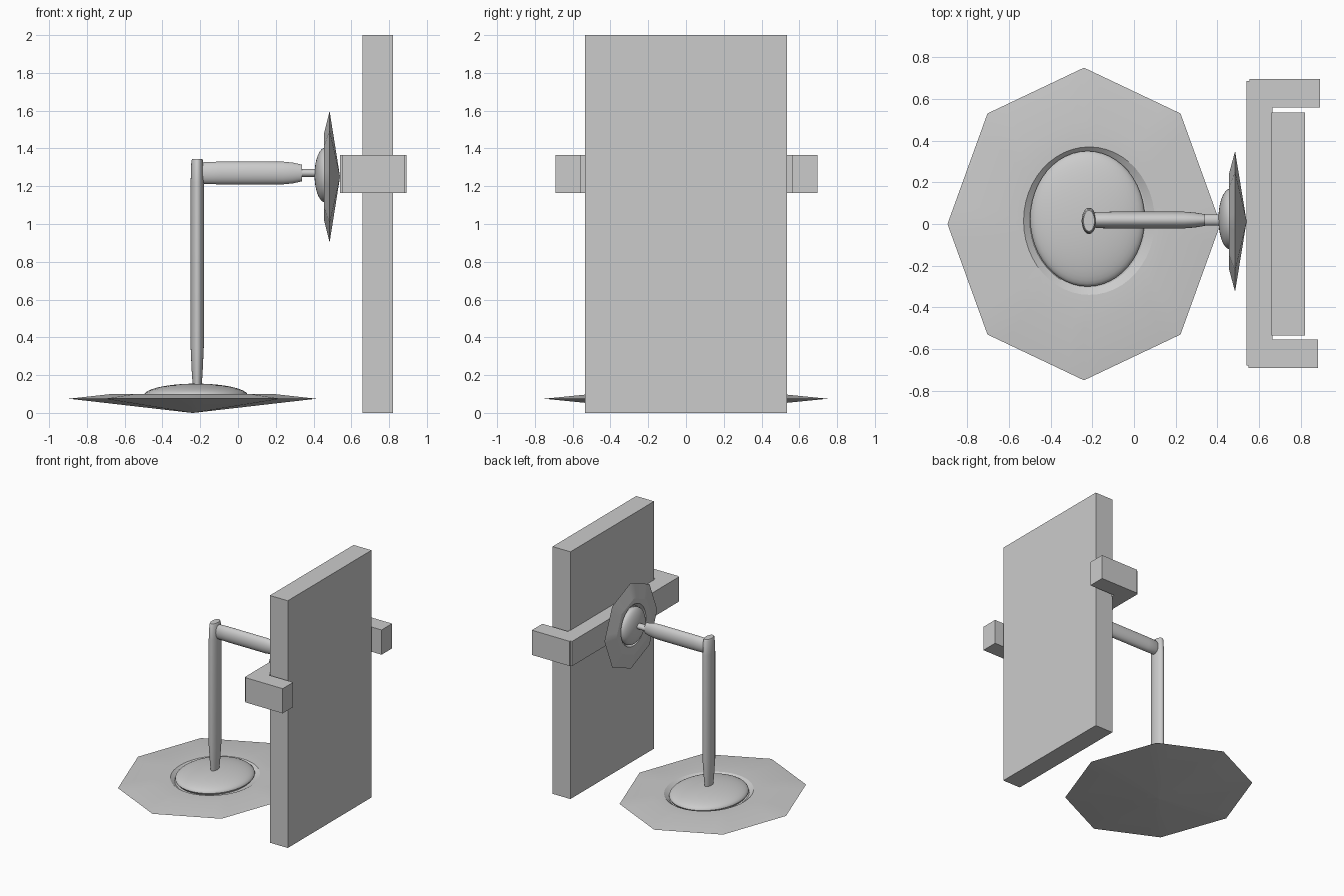
import bpy, bmesh, math
from mathutils import Matrix

cube = bpy.data.objects.get("Cube")
if cube:
    bpy.data.objects.remove(cube, do_unlink=True)

grey = bpy.data.materials.new("plain grey")
grey.use_nodes = True
COLOUR = (0.6, 0.6, 0.6, 1)
grey.diffuse_color = COLOUR
grey.node_tree.nodes["Principled BSDF"].inputs["Base Color"].default_value = COLOUR

N = 48


def finish(name, bm, smooth=None):
    bmesh.ops.recalc_face_normals(bm, faces=bm.faces)
    mesh = bpy.data.meshes.new(name)
    bm.to_mesh(mesh)
    bm.free()
    mesh.materials.append(grey)
    obj = bpy.data.objects.new(name, mesh)
    bpy.context.collection.objects.link(obj)
    if smooth:
        bpy.ops.object.select_all(action='DESELECT')
        obj.select_set(True)
        bpy.context.view_layer.objects.active = obj
        bpy.ops.object.shade_smooth_by_angle(angle=math.radians(smooth))
    return obj


def box(name, x0, x1, y0, y1, z0, z1):
    bm = bmesh.new()
    place = (Matrix.Translation(((x0 + x1) / 2, (y0 + y1) / 2, (z0 + z1) / 2))
             @ Matrix.Diagonal((x1 - x0, y1 - y0, z1 - z0, 1)))
    bmesh.ops.create_cube(bm, size=1, matrix=place)
    return finish(name, bm)


def loft(name, sections, place, smooth):
    """Skin sections of (radius x, radius y, height, centre x, centre y, octagonal)."""
    bm = bmesh.new()
    rings = []
    for rx, ry, z, cx, cy, octagonal in sections:
        ring = []
        for i in range(N):
            a = math.tau * i / N
            r = 1
            if octagonal:
                r = math.cos(math.pi / 8) / math.cos(a % (math.pi / 4) - math.pi / 8)
            ring.append(bm.verts.new((cx + rx * r * math.cos(a), cy + ry * r * math.sin(a), z)))
        rings.append(ring)
    for low, high in zip(rings, rings[1:]):
        for i in range(N):
            j = (i + 1) % N
            bm.faces.new((low[i], low[j], high[j], high[i]))
    bm.faces.new(rings[0])
    bm.faces.new(rings[-1])
    bm.transform(place)
    return finish(name, bm, smooth)


def foot(name, rim, top, crown, place):
    """Octagonal plate with a round recess and a dome seated in it."""
    plate = [(0.003, 0.003, 0, 0, 0, True),
             (0.655, 0.75, rim, 0, 0, True),
             (0.43, 0.5, top, 0, 0, True),
             (0.315, 0.355, top - 0.002, 0.025, 0.015, False),
             (0.28, 0.325, rim, 0.02, 0.02, False)]
    loft(name + "_plate", plate, place, 12)
    seat = top - 0.008
    dome = [(0.262, 0.31, rim - 0.002, 0.017, 0.025, False)]
    for i in range(12):
        a = math.pi / 2 * i / 11.2
        dome.append((0.275 * math.cos(a), 0.325 * math.cos(a),
                     seat + (crown - seat) * math.sin(a), 0.017, 0.025, False))
    loft(name + "_dome", dome, place, 40)


def rod(name, profile, place):
    loft(name, [(rx, ry, h, 0, 0, False) for h, rx, ry in profile], place, 35)


# Floor base and the smaller matching pad on the bracket
sideways = Matrix.Rotation(math.radians(-90), 4, 'Y')
foot("floor_base", 0.075, 0.1, 0.155, Matrix.Translation((-0.24, 0, 0)))
foot("bracket_pad", 0.055, 0.085, 0.135,
     Matrix.Translation((0.54, 0.0125, 1.25)) @ sideways @ Matrix.Diagonal((0.53, 0.45, 1, 1)))

# Upright post
rod("post", [(0.14, 0.023, 0.042), (0.2, 0.028, 0.05), (0.35, 0.035, 0.063),
             (1.22, 0.035, 0.063), (1.335, 0.031, 0.057), (1.345, 0.026, 0.05)],
    Matrix.Translation((-0.216, 0.015, 0)))

# Horizontal arm and its thin tip
along_x = Matrix.Translation((0, 0.019, 1.27)) @ Matrix.Rotation(math.radians(90), 4, 'Y')
rod("arm", [(-0.2, 0.05, 0.03), (-0.18, 0.058, 0.039), (-0.1, 0.06, 0.04),
            (0.24, 0.06, 0.04), (0.29, 0.055, 0.036), (0.34, 0.044, 0.028)], along_x)
rod("arm_tip", [(0.33, 0.022, 0.027), (0.43, 0.022, 0.027)], along_x)

# Upright panel held in a C-shaped bracket
box("panel", 0.66, 0.82, -0.535, 0.535, 0, 2)
box("bracket_back", 0.54, 0.665, -0.68, 0.685, 1.165, 1.365)
box("bracket_left_jaw", 0.555, 0.893, 0.56, 0.695, 1.165, 1.365)
box("bracket_right_jaw", 0.55, 0.883, -0.69, -0.555, 1.165, 1.365)
